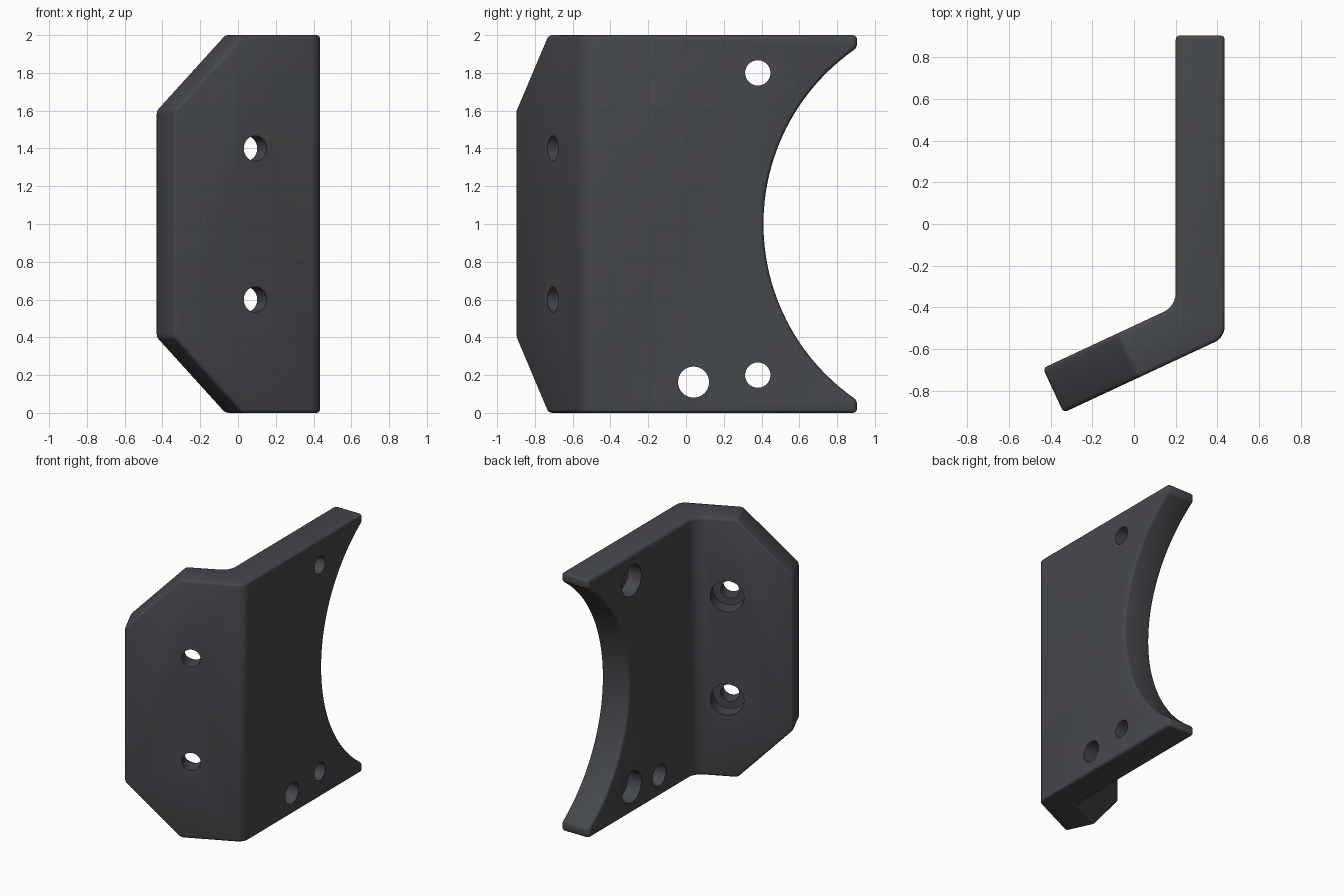
import bpy, bmesh
from math import radians, sin, cos, tan
from mathutils import Vector

cube = bpy.data.objects.get("Cube")
if cube:
    bpy.data.objects.remove(cube, do_unlink=True)

HEIGHT, THICK, ANGLE = 2.0, 0.235, radians(25)
OUTER_X, BACK_Y = 0.435, 0.905
ALONG = Vector((cos(ANGLE), sin(ANGLE), 0))      # along the flange, tip to bend
INWARD = Vector((-sin(ANGLE), cos(ANGLE), 0))    # flange front face to rear face
TIP = Vector((-0.338, -0.905, 0))
TIP_REAR = TIP + INWARD * THICK
INNER_X = OUTER_X - THICK

# Bent plate: angled section extruded upwards
outer_bend = Vector((OUTER_X, TIP.y + (OUTER_X - TIP.x) * tan(ANGLE), 0))
inner_bend = Vector((INNER_X, TIP_REAR.y + (INNER_X - TIP_REAR.x) * tan(ANGLE), 0))
section = [TIP, outer_bend, Vector((OUTER_X, BACK_Y, 0)),
           Vector((INNER_X, BACK_Y, 0)), inner_bend, TIP_REAR]
bm = bmesh.new()
face = bm.faces.new([bm.verts.new(p) for p in section])
top = bmesh.ops.extrude_face_region(bm, geom=[face])["geom"]
bmesh.ops.translate(bm, vec=(0, 0, HEIGHT),
                    verts=[g for g in top if isinstance(g, bmesh.types.BMVert)])
bmesh.ops.recalc_face_normals(bm, faces=bm.faces)

# Rounded bend
for corner, size in ((outer_bend, 0.05), (inner_bend, 0.06)):
    edges = [e for e in bm.edges
             if all((v.co.xy - corner.xy).length < 0.001 for v in e.verts)]
    bmesh.ops.bevel(bm, geom=edges, offset=size, segments=8, profile=0.5, affect='EDGES')

# Chamfered flange corners
CHAMFER = 0.4
for z, sign in ((0, -1), (HEIGHT, 1)):
    cut = bmesh.ops.bisect_plane(
        bm, geom=bm.verts[:] + bm.edges[:] + bm.faces[:],
        plane_co=TIP + ALONG * CHAMFER + Vector((0, 0, z)),
        plane_no=Vector((0, 0, sign)) - ALONG, clear_outer=True)
    rim = [g for g in cut["geom_cut"] if isinstance(g, bmesh.types.BMEdge)]
    bmesh.ops.contextual_create(bm, geom=rim)
bmesh.ops.recalc_face_normals(bm, faces=bm.faces)
mesh = bpy.data.meshes.new("bracket")
bm.to_mesh(mesh)
bm.free()
bracket = bpy.data.objects.new("bracket", mesh)
bpy.context.collection.objects.link(bracket)


def activate():
    bpy.ops.object.select_all(action='DESELECT')
    bracket.select_set(True)
    bpy.context.view_layer.objects.active = bracket


def drill(start, end, radius, sides=48):
    """Subtract a cylinder running from start to end."""
    axis = end - start
    bpy.ops.mesh.primitive_cylinder_add(
        vertices=sides, radius=radius, depth=axis.length, location=(start + end) / 2,
        rotation=axis.to_track_quat('Z', 'Y').to_euler())
    cutter = bpy.context.object
    cutter.name = "cutter"
    cutter.hide_render = True
    activate()
    mod = bracket.modifiers.new("cut", 'BOOLEAN')
    mod.operation, mod.solver, mod.object = 'DIFFERENCE', 'EXACT', cutter
    bpy.ops.object.modifier_apply(modifier=mod.name)
    bpy.data.objects.remove(cutter, do_unlink=True)


def screw_hole(front, direction, radius, bore=None):
    """Through hole, optionally counterbored from the far face."""
    far = front + direction * (THICK + 0.1)
    drill(front - direction * 0.1, far, radius)
    if bore:
        drill(front + direction * 0.12, far, bore)


# Large curved cutout in the rear edge
drill(Vector((0, 1.536, 1)), Vector((0.8, 1.536, 1)), 1.126, 160)

# Softened edges
activate()
soft = bracket.modifiers.new("soft_edges", 'BEVEL')
soft.width, soft.segments = 0.02, 3
soft.limit_method, soft.angle_limit = 'ANGLE', radians(30)
bpy.ops.object.modifier_apply(modifier=soft.name)

# Flange and plate holes
for z in (0.6, 1.4):
    screw_hole(TIP + ALONG * 0.474 + Vector((0, 0, z)), INWARD, 0.067, 0.12)
for z in (0.2, 1.8):
    screw_hole(Vector((OUTER_X, 0.38, z)), Vector((-1, 0, 0)), 0.067, 0.12)
screw_hole(Vector((OUTER_X, 0.04, 0.163)), Vector((-1, 0, 0)), 0.082)

# Dark grey finish
paint = bpy.data.materials.new("dark_grey")
paint.use_nodes = True
colour = (0.06, 0.065, 0.072, 1)
paint.diffuse_color = colour
paint.node_tree.nodes["Principled BSDF"].inputs["Base Color"].default_value = colour
bracket.data.materials.clear()
bracket.data.materials.append(paint)
activate()
bpy.ops.object.shade_smooth_by_angle(angle=radians(30))
